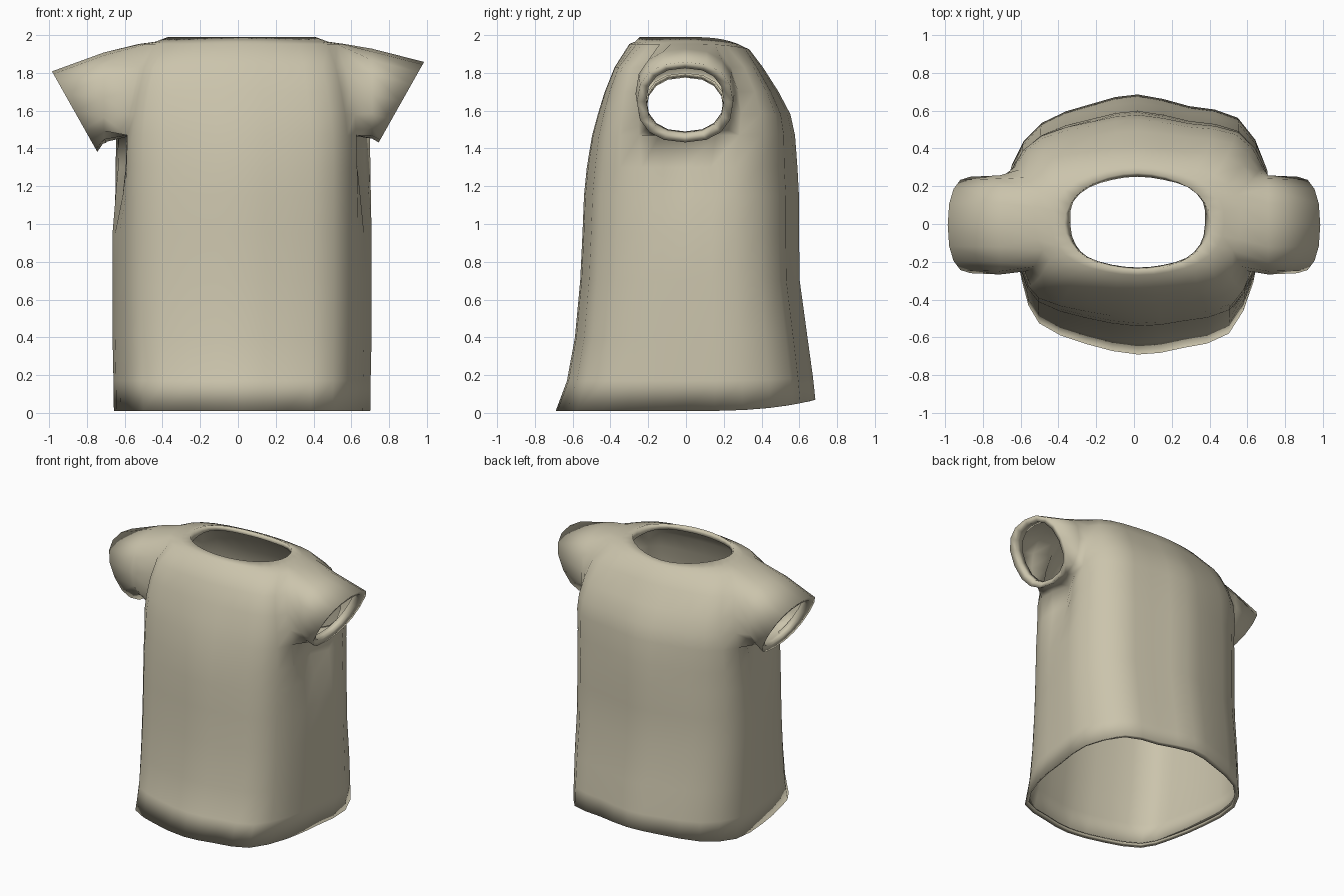
import bpy, bmesh
from math import sin, cos, pi, exp, copysign
from mathutils import Vector

cube = bpy.data.objects.get("Cube")
if cube:
    bpy.data.objects.remove(cube, do_unlink=True)

cloth = bpy.data.materials.new("beige cloth")
cloth.use_nodes = True
colour = (0.597, 0.552, 0.413, 1)
cloth.diffuse_color = colour
bsdf = next(n for n in cloth.node_tree.nodes if n.type == 'BSDF_PRINCIPLED')
bsdf.inputs["Base Color"].default_value = colour
bsdf.inputs["Roughness"].default_value = 0.9

HALF_ARM = 2        # columns each side of the armhole centre
ARM_ROWS = (8, 12)  # rings bounding the armhole

# Torso cross-section, anticlockwise from the left side
SECTION = [Vector(p) for p in (
    (0.97, 0), (1, 0.44), (0.78, 0.82), (0.4, 0.91),
    (0, 1), (-0.35, 0.93), (-0.75, 0.78), (-0.98, 0.46),
    (-0.98, 0), (-0.9, -0.45), (-0.77, -0.76), (-0.4, -0.92),
    (0, -1), (0.35, -0.95), (0.71, -0.84), (0.9, -0.45))]

# Torso rings: front height, back height, half width, front depth, back depth
RINGS = [
    (0.025, 0.06, 0.655, 0.66, 0.65), (0.01, 0.07, 0.678, 0.69, 0.685),
    (0.17, 0.19, 0.68, 0.63, 0.672), (0.4, 0.4, 0.685, 0.588, 0.643),
    (0.7, 0.7, 0.685, 0.56, 0.602), (0.95, 0.95, 0.685, 0.548, 0.598),
    (1.15, 1.15, 0.685, 0.54, 0.598), (1.3, 1.3, 0.685, 0.525, 0.59),
    (1.47, 1.47, 0.68, 0.497, 0.577), (1.58, 1.58, 0.665, 0.467, 0.553),
    (1.7, 1.7, 0.64, 0.43, 0.49), (1.83, 1.83, 0.605, 0.378, 0.407),
    (1.953, 1.925, 0.55, 0.3, 0.335), (1.965, 1.94, 0.46, 0.27, 0.3),
    (1.99, 1.955, 0.39, 0.245, 0.27), (1.95, 1.93, 0.36, 0.23, 0.25),
]

bm = bmesh.new()


def clamp(value):
    return min(1, max(0, value))


def signed_power(value, power):
    return copysign(abs(value) ** power, value)


def smooth_section(points):
    """Double the outline with a rounded point between each pair."""
    outline = []
    n = len(points)
    for k, p in enumerate(points):
        q = points[(k + 1) % n]
        ends = points[k - 1] + points[(k + 2) % n]
        outline += [p, (9 * (p + q) - ends) / 16]
    return outline


OUTLINE = smooth_section(SECTION)
SEGS = len(OUTLINE)


def torso_ring(z_front, z_back, width, front, back):
    """Broad at the shoulders, oval at the neck, hollow under the arms."""
    oval = clamp((z_front - 1.9) / 0.085)
    broad = 1 - 0.35 * clamp((z_front - 1.3) / 0.45)
    ring = []
    for j, point in enumerate(OUTLINE):
        t = 2 * pi * j / SEGS
        boxy = Vector((point.x, signed_power(point.y, broad)))
        u, v = boxy.lerp(Vector((cos(t), sin(t))), oval)
        z = z_front + (z_back - z_front) * max(0, v) ** 3
        x, y = u * width, v * (back if v > 0 else front)
        if z < 1.5:
            x *= 1 - 0.14 * clamp((z - 0.95) / 0.47) * exp(-(y / 0.15) ** 2)
        ring.append(bm.verts.new((x + 0.02, y, z)))
    return ring


def bridge(a, b, flip=False):
    for k in range(len(a)):
        m = (k + 1) % len(a)
        quad = [a[k], a[m], b[m], b[k]]
        bm.faces.new(quad[::-1] if flip else quad)


# Torso, with a gap left for each armhole
rings = [torso_ring(*r) for r in RINGS]
low, high = ARM_ROWS
for i in range(len(rings) - 1):
    for j in range(SEGS):
        offset = (j + HALF_ARM) % (SEGS // 2)
        if low <= i < high and offset < 2 * HALF_ARM:
            continue
        m = (j + 1) % SEGS
        bm.faces.new((rings[i][j], rings[i][m], rings[i + 1][m], rings[i + 1][j]))


def armhole(side):
    """Border of the armhole, starting at its lower front corner."""
    def vert(row, col):
        return rings[row][(col if side > 0 else SEGS // 2 - col) % SEGS]
    h = HALF_ARM
    return ([vert(low, c) for c in range(-h, h)]
            + [vert(r, h) for r in range(low, high)]
            + [vert(high, c) for c in range(h, -h, -1)]
            + [vert(r, -h) for r in range(high, low, -1)])


def sleeve_ring(side, count, x, lean, z, ry, rz):
    ring = []
    for k in range(count):
        a = -0.75 * pi + 2 * pi * k / count
        c, s = signed_power(cos(a), 0.85), signed_power(sin(a), 0.85)
        ring.append(bm.verts.new((side * (x + lean * s), ry * c - 0.005, z + rz * s)))
    return ring


# Sleeves: shoulder, opening, then the turned-in cuff
for side, drop in ((1, 0.0), (-1, 0.05)):
    previous = armhole(side)
    count = len(previous)
    for x, lean, z, ry, rz in (
            (0.71, 0.0, 1.69 - drop * 0.4, 0.262, 0.238),
            (0.865, 0.12, 1.645 - drop, 0.255, 0.213),
            (0.85, 0.11, 1.65 - drop, 0.205, 0.175),
            (0.8, 0.1, 1.665 - drop, 0.205, 0.175)):
        ring = sleeve_ring(side, count, x, lean, z, ry, rz)
        bridge(previous, ring, flip=side < 0)
        previous = ring

mesh = bpy.data.meshes.new("shirt")
bm.to_mesh(mesh)
bm.free()
mesh.materials.append(cloth)
mesh.shade_smooth()
shirt = bpy.data.objects.new("shirt", mesh)
bpy.context.collection.objects.link(shirt)

# Thin fabric
fabric = shirt.modifiers.new("fabric", 'SOLIDIFY')
fabric.thickness = 0.01
fabric.offset = -1
